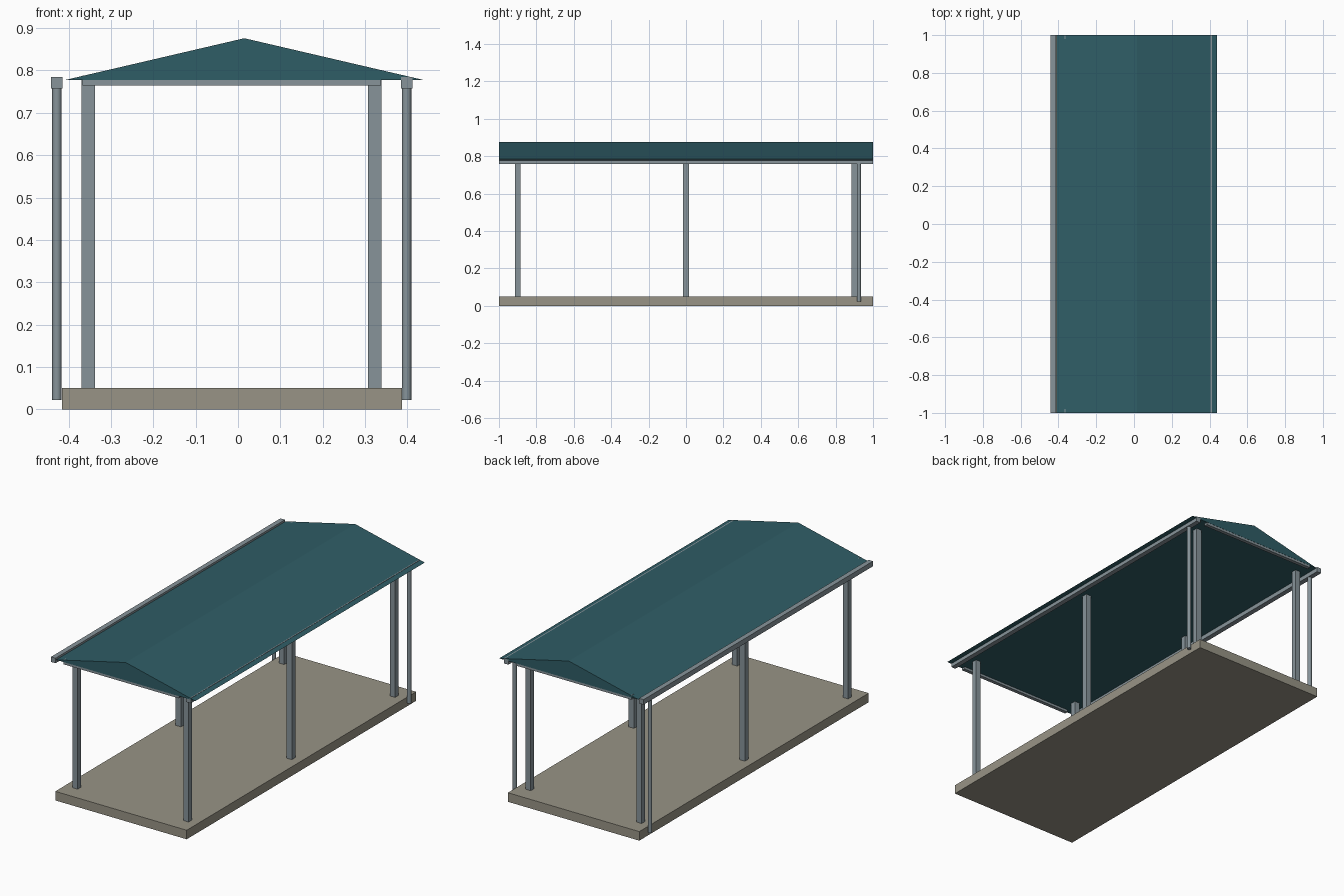
import bpy, bmesh

if "Cube" in bpy.data.objects:
    bpy.data.objects.remove(bpy.data.objects["Cube"])


def srgb(h):
    c = [int(h[i:i + 2], 16) / 255 for i in (0, 2, 4)]
    return [v / 12.92 if v < 0.04045 else ((v + 0.055) / 1.055) ** 2.4 for v in c] + [1]


def material(name, h):
    m = bpy.data.materials.new(name)
    m.diffuse_color = srgb(h)
    m.use_nodes = True
    m.node_tree.nodes["Principled BSDF"].inputs["Base Color"].default_value = m.diffuse_color
    return m


CONCRETE = material("concrete", "989486")
STEEL = material("grey steel", "87949A")
ROOF = material("teal roofing", "2F5D66")


def box(name, mat, x0, x1, y0, y1, z0, z1):
    bpy.ops.mesh.primitive_cube_add(size=1, location=((x0 + x1) / 2, (y0 + y1) / 2, (z0 + z1) / 2))
    ob = bpy.context.object
    ob.name = name
    ob.scale = (x1 - x0, y1 - y0, z1 - z0)
    bpy.ops.object.transform_apply(location=False, rotation=False, scale=True)
    ob.data.materials.append(mat)
    return ob


# Floor slab
box("floor_slab", CONCRETE, -0.415, 0.387, -1, 1, 0, 0.05)

# Three posts along each side
for side, x in (("left", -0.354), ("right", 0.323)):
    for place, y in (("front", -0.9), ("middle", 0), ("back", 0.9)):
        box(f"post_{side}_{place}", STEEL, x - 0.016, x + 0.016, y - 0.015, y + 0.015, 0.05, 0.778)

# Tie beams under each gable
for place, y in (("front", -0.989), ("back", 0.989)):
    box(f"gable_beam_{place}", STEEL, -0.367, 0.338, y - 0.01, y + 0.01, 0.764, 0.788)

# Gutters with a round downpipe near the back
for side, x in (("left", -0.4275), ("right", 0.398)):
    box(f"gutter_{side}", STEEL, x - 0.0138, x + 0.0138, -1, 1, 0.757, 0.785)
    bpy.ops.mesh.primitive_cylinder_add(vertices=16, radius=0.011, depth=0.737,
                                        location=(x, 0.924, 0.3905))
    pipe = bpy.context.object
    pipe.name = f"downpipe_{side}"
    pipe.data.materials.append(STEEL)
    bpy.ops.object.shade_smooth_by_angle()

# Gabled roof: a triangle extruded along the length
bm = bmesh.new()
tri = bm.faces.new([bm.verts.new((x, -1, z)) for x, z in ((-0.41, 0.777), (0.44, 0.777), (0.015, 0.876))])
ext = bmesh.ops.extrude_face_region(bm, geom=[tri], use_keep_orig=True)
bmesh.ops.translate(bm, vec=(0, 2, 0), verts=[v for v in ext["geom"] if isinstance(v, bmesh.types.BMVert)])
bmesh.ops.recalc_face_normals(bm, faces=bm.faces)
mesh = bpy.data.meshes.new("roof")
bm.to_mesh(mesh)
bm.free()
mesh.materials.append(ROOF)
bpy.context.collection.objects.link(bpy.data.objects.new("roof", mesh))
